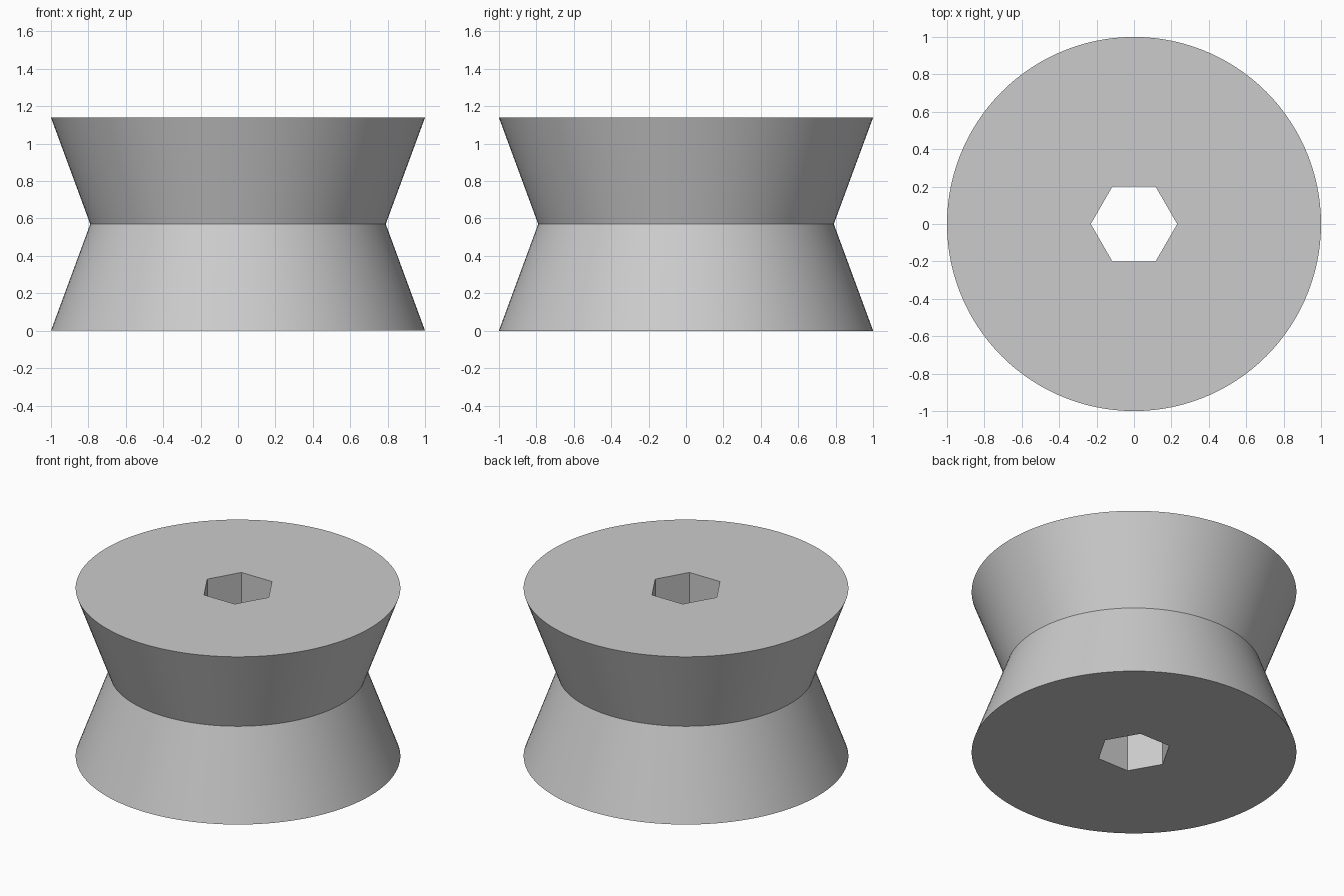
import bpy
import bmesh
from math import cos, sin, radians, tau

cube = bpy.data.objects.get("Cube")
if cube:
    bpy.data.objects.remove(cube, do_unlink=True)

SEGMENTS = 120          # divisible by six, so the hexagon corners are exact
HEIGHT = 1.14
RIM, WAIST = 1.0, 0.79
HEX_APOTHEM = 0.2


def circle(radius):
    return lambda angle: radius


def hexagon(apothem):
    return lambda angle: apothem / cos(angle % radians(60) - radians(30))


def ring(bm, radius_at, z):
    angles = [tau * i / SEGMENTS for i in range(SEGMENTS)]
    return [bm.verts.new((radius_at(a) * cos(a), radius_at(a) * sin(a), z))
            for a in angles]


# Roller body: two flared cones meeting at the waist, with a hexagonal bore
bm = bmesh.new()
bore = hexagon(HEX_APOTHEM)
rings = [
    ring(bm, circle(RIM), 0),
    ring(bm, circle(WAIST), HEIGHT / 2),
    ring(bm, circle(RIM), HEIGHT),
    ring(bm, bore, HEIGHT),
    ring(bm, bore, 0),
]
for lower, upper in zip(rings, rings[1:] + rings[:1]):
    for i in range(SEGMENTS):
        j = (i + 1) % SEGMENTS
        bm.faces.new((lower[i], lower[j], upper[j], upper[i]))
bmesh.ops.recalc_face_normals(bm, faces=bm.faces)

mesh = bpy.data.meshes.new("roller_body")
bm.to_mesh(mesh)
bm.free()
body = bpy.data.objects.new("roller_body", mesh)
bpy.context.collection.objects.link(body)

# Plain grey material
grey = bpy.data.materials.new("light_grey")
grey.use_nodes = True
grey.diffuse_color = (0.6, 0.6, 0.6, 1)
grey.node_tree.nodes["Principled BSDF"].inputs["Base Color"].default_value = grey.diffuse_color
mesh.materials.append(grey)

# Smooth cones with sharp rims, waist and bore edges
bpy.ops.object.select_all(action="DESELECT")
body.select_set(True)
bpy.context.view_layer.objects.active = body
bpy.ops.object.shade_smooth_by_angle(angle=radians(25))
